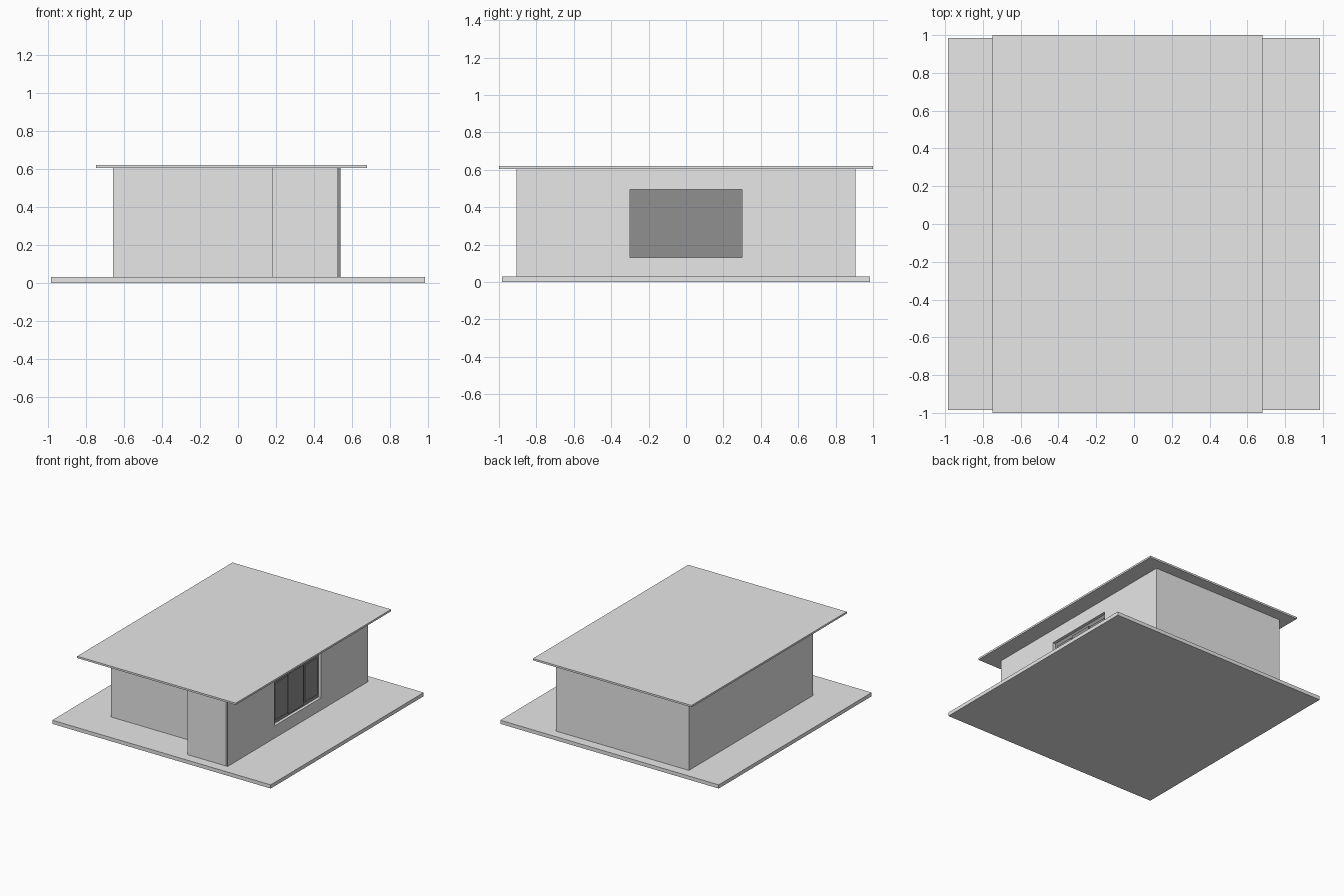
import bpy
import bmesh

if "Cube" in bpy.data.objects:
    bpy.data.objects.remove(bpy.data.objects["Cube"], do_unlink=True)


def material(name, value):
    mat = bpy.data.materials.new(name)
    mat.use_nodes = True
    colour = (value, value, value, 1)
    mat.diffuse_color = colour
    mat.node_tree.nodes["Principled BSDF"].inputs["Base Color"].default_value = colour
    return mat


light_grey = material("light_grey", 0.8)
dark_grey = material("dark_grey", 0.28)


def prism(name, outline, bottom, top, *mats):
    """Extrude a plan outline from one height to another."""
    bm = bmesh.new()
    base = bm.faces.new([bm.verts.new((x, y, bottom)) for x, y in outline])
    grown = bmesh.ops.extrude_face_region(bm, geom=[base])["geom"]
    verts = [v for v in grown if isinstance(v, bmesh.types.BMVert)]
    bmesh.ops.translate(bm, verts=verts, vec=(0, 0, top - bottom))
    bmesh.ops.recalc_face_normals(bm, faces=bm.faces)
    mesh = bpy.data.meshes.new(name)
    bm.to_mesh(mesh)
    bm.free()
    for mat in mats:
        mesh.materials.append(mat)
    obj = bpy.data.objects.new(name, mesh)
    bpy.context.collection.objects.link(obj)
    return obj


def box(name, x0, x1, y0, y1, z0, z1, mat):
    return prism(name, [(x0, y0), (x1, y0), (x1, y1), (x0, y1)], z0, z1, mat)


# Ground slab and overhanging flat roof
box("ground_slab", -0.985, 0.985, -0.985, 0.985, 0, 0.03, light_grey)
box("roof_slab", -0.75, 0.68, -1, 1, 0.605, 0.62, light_grey)

# House walls, with the front stepped back on one side
plan = [(-0.66, -0.69), (0.18, -0.69), (0.18, -0.905), (0.523, -0.905),
        (0.54, -0.905), (0.54, 0.905), (-0.66, 0.905)]
walls = prism("house_walls", plan, 0.03, 0.605, light_grey, dark_grey)

# Dark end of the window wall
for face in walls.data.polygons:
    if face.normal.y < -0.9 and face.center.x > 0.523:
        face.material_index = 1

# Window recess
cutter = box("window_cutter", 0.512, 0.6, -0.3, 0.3, 0.13, 0.495, light_grey)
cutter.hide_render = True
cut = walls.modifiers.new("window_opening", "BOOLEAN")
cut.operation = "DIFFERENCE"
cut.solver = "EXACT"
cut.object = cutter
bpy.context.view_layer.objects.active = walls
bpy.ops.object.modifier_apply(modifier=cut.name)
bpy.data.objects.remove(cutter, do_unlink=True)

# Window frame and its three panes
box("window_frame", 0.512, 0.516, -0.3, 0.3, 0.13, 0.495, dark_grey)
panes = [("side_pane_front", -0.27, -0.11, 0.16, 0.46),
         ("middle_pane", -0.1, 0.095, 0.145, 0.47),
         ("side_pane_back", 0.115, 0.275, 0.16, 0.46)]
for name, y0, y1, z0, z1 in panes:
    box(name, 0.516, 0.523, y0, y1, z0, z1, dark_grey)
